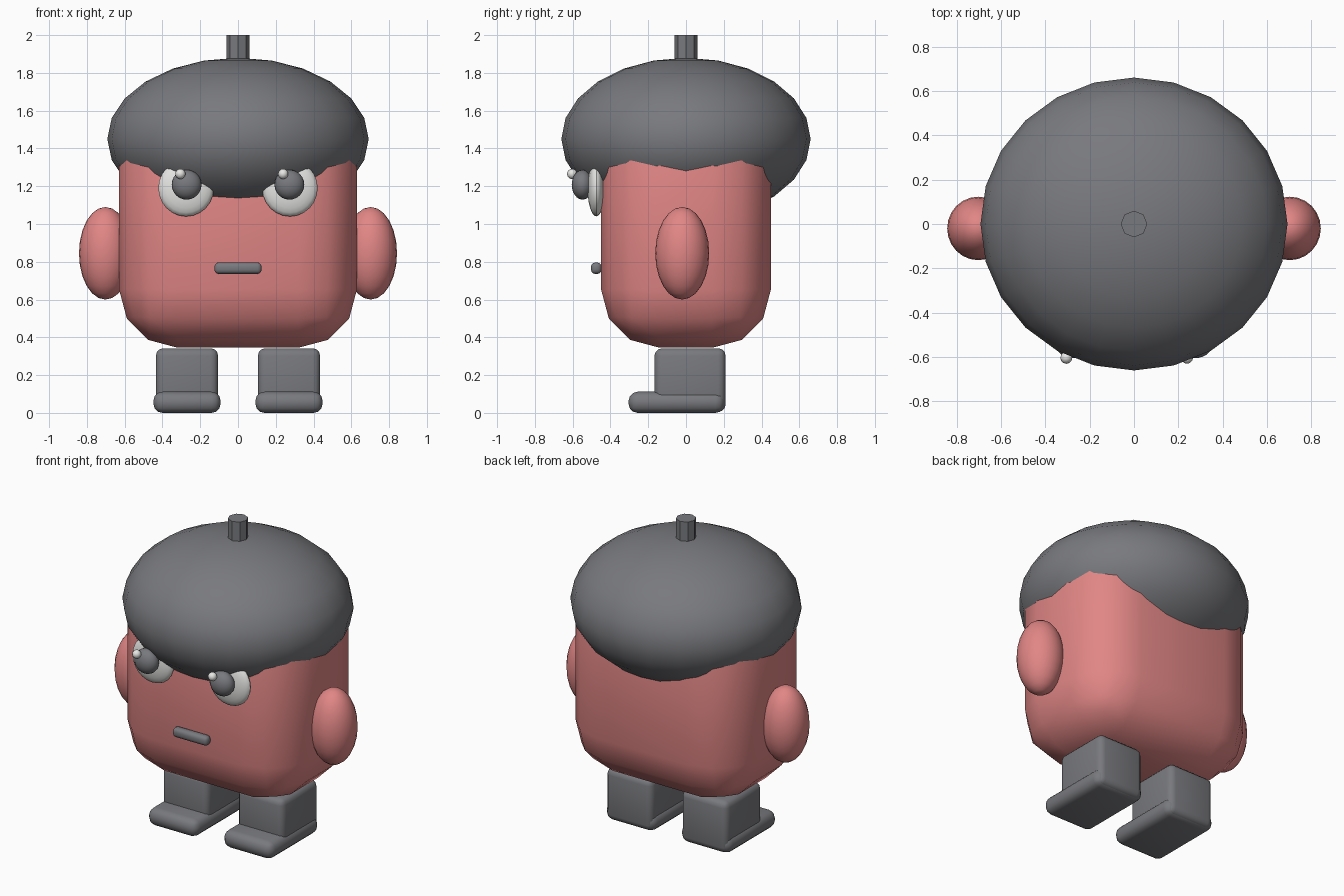
import bpy, bmesh, math
from mathutils import Matrix, Vector

if "Cube" in bpy.data.objects:
    bpy.data.objects.remove(bpy.data.objects["Cube"])


def material(name, rgb):
    m = bpy.data.materials.new(name)
    m.diffuse_color = (*rgb, 1.0)
    m.use_nodes = True
    m.node_tree.nodes["Principled BSDF"].inputs["Base Color"].default_value = m.diffuse_color
    return m


PINK = material("pink", (0.75, 0.24, 0.235))
GREY = material("dark grey", (0.19, 0.193, 0.208))
WHITE = material("white", (0.8, 0.8, 0.78))


def finish(bm, name, mat):
    me = bpy.data.meshes.new(name)
    bm.to_mesh(me)
    bm.free()
    me.materials.append(mat)
    me.shade_smooth()
    me.set_sharp_from_angle(angle=math.radians(40))
    ob = bpy.data.objects.new(name, me)
    bpy.context.collection.objects.link(ob)
    return ob


def ellipsoid(name, centre, radii, mat, segments=24, rings=12, axis="Z"):
    bm = bmesh.new()
    bmesh.ops.create_uvsphere(bm, u_segments=segments, v_segments=rings, radius=1)
    if axis != "Z":
        turn = Matrix.Rotation(math.pi / 2, 4, "X" if axis == "Y" else "Y")
        bmesh.ops.transform(bm, matrix=turn, verts=bm.verts)
    bmesh.ops.scale(bm, vec=radii, verts=bm.verts)
    bmesh.ops.translate(bm, vec=centre, verts=bm.verts)
    return finish(bm, name, mat)


def rounded_box(name, low, high, bevel, mat, segments=3):
    low, high = Vector(low), Vector(high)
    bm = bmesh.new()
    bmesh.ops.create_cube(bm, size=1)
    bmesh.ops.scale(bm, vec=high - low, verts=bm.verts)
    bmesh.ops.translate(bm, vec=(low + high) / 2, verts=bm.verts)
    bmesh.ops.bevel(bm, geom=bm.edges[:], offset=bevel, segments=segments,
                    profile=0.5, affect="EDGES", clamp_overlap=True)
    return finish(bm, name, mat)


# Head-shaped body
rounded_box("body", (-0.63, -0.45, 0.345), (0.63, 0.45, 1.66), 0.31, PINK)

# Cap and its stem
ellipsoid("cap", (0, 0, 1.45), (0.692, 0.66, 0.43), GREY)
bm = bmesh.new()
bmesh.ops.create_cone(bm, cap_ends=True, segments=8, radius1=0.06, radius2=0.06,
                      depth=0.2, matrix=Matrix.Translation((0, 0, 1.9)))
finish(bm, "cap_stem", GREY)

# Mouth
rounded_box("mouth", (-0.125, -0.503, 0.736), (0.125, -0.447, 0.796), 0.022, GREY)

for side, label in ((-1, "left"), (1, "right")):
    # Ear
    ellipsoid(label + "_ear", (side * 0.702, -0.02, 0.845), (0.14, 0.143, 0.245), PINK)
    # Eye: white, pupil and glint
    ellipsoid(label + "_eye_white", (side * 0.275, -0.475, 1.19),
              (0.147, 0.046, 0.15), WHITE, axis="Y")
    ellipsoid(label + "_pupil", (side * 0.272, -0.548, 1.208),
              (0.079, 0.057, 0.079), GREY, axis="Y")
    ellipsoid(label + "_glint", (side * 0.272 - 0.033, -0.603, 1.265),
              (0.027, 0.027, 0.027), WHITE, 12, 8)
    # Leg and foot
    cx = side * 0.27
    rounded_box(label + "_leg", (cx - 0.165, -0.167, 0.006), (cx + 0.165, 0.21, 0.342),
                0.04, GREY)
    rounded_box(label + "_foot", (cx - 0.178, -0.304, 0.0), (cx + 0.178, 0.205, 0.112),
                0.048, GREY)
